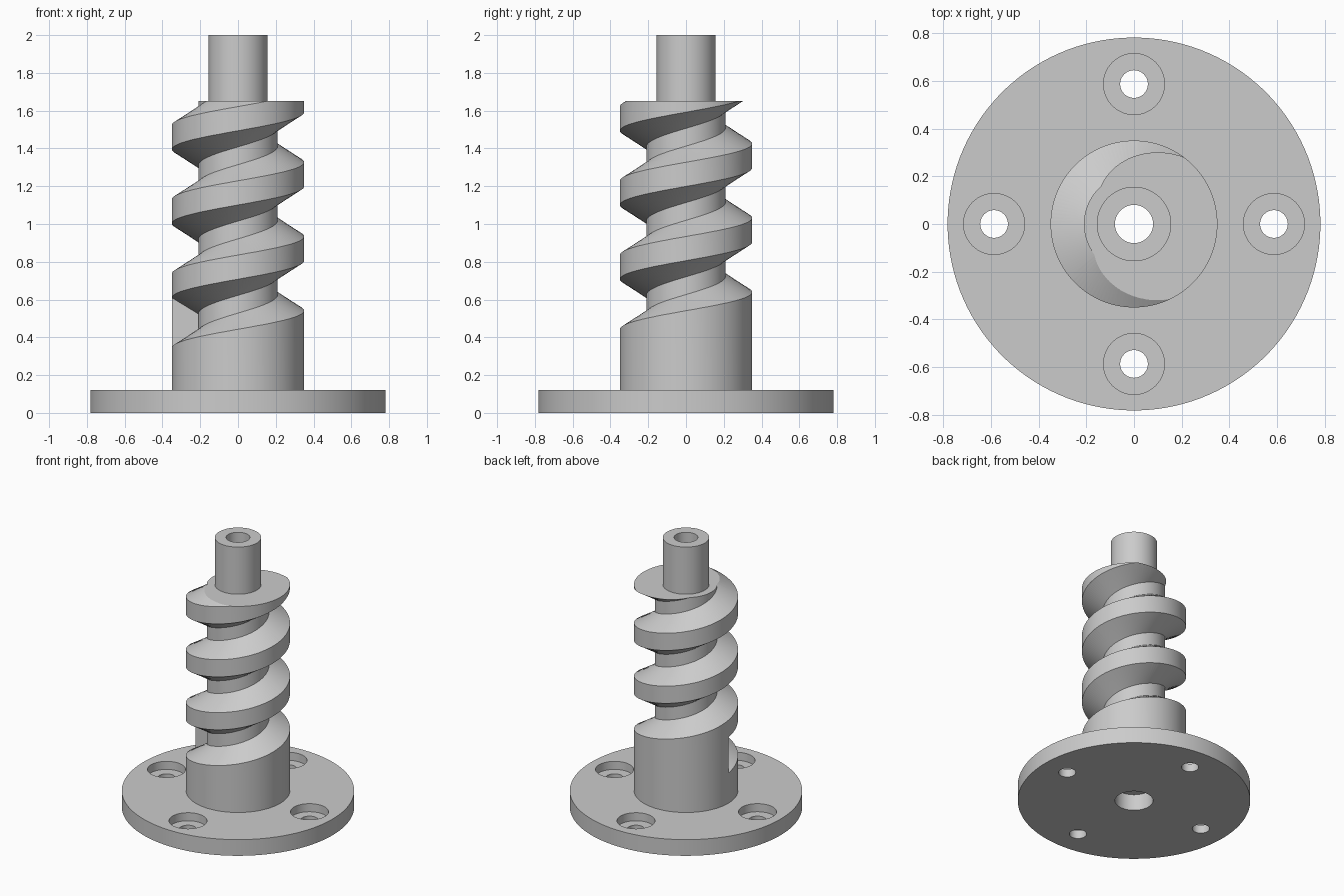
import bpy, bmesh
from math import pi, cos, sin, radians

if "Cube" in bpy.data.objects:
    bpy.data.objects.remove(bpy.data.objects["Cube"], do_unlink=True)

SEGMENTS = 128
FLANGE_TOP, BODY_TOP, SHAFT_TOP = 0.12, 1.65, 2.0
BODY_R, CORE_R, NECK_R, BORE_R = 0.35, 0.21, 0.156, 0.08
SOCKET_R = 0.128
PITCH, GROOVE_START = 0.393, 0.477

steel = bpy.data.materials.new("grey_steel")
steel.use_nodes = True
grey = (0.6, 0.6, 0.6, 1)
steel.diffuse_color = grey
steel.node_tree.nodes["Principled BSDF"].inputs["Base Color"].default_value = grey


def make_object(name, bm):
    bmesh.ops.recalc_face_normals(bm, faces=bm.faces)
    mesh = bpy.data.meshes.new(name)
    bm.to_mesh(mesh)
    bm.free()
    mesh.materials.append(steel)
    obj = bpy.data.objects.new(name, mesh)
    bpy.context.collection.objects.link(obj)
    return obj


def bridge(bm, ring_a, ring_b):
    n = len(ring_a)
    for i in range(n):
        j = (i + 1) % n
        bm.faces.new((ring_a[i], ring_a[j], ring_b[j], ring_b[i]))


def lathe(name, profile, centre=(0, 0)):
    """Turn a closed (radius, height) profile about a vertical axis."""
    bm = bmesh.new()
    rings = []
    for i in range(SEGMENTS):
        a = 2 * pi * (i + 0.5) / SEGMENTS
        rings.append([bm.verts.new((centre[0] + r * cos(a), centre[1] + r * sin(a), z))
                      for r, z in profile])
    for i in range(SEGMENTS):
        bridge(bm, rings[i - 1], rings[i])
    return make_object(name, bm)


def plug(name, steps, centre):
    """Stepped solid cutter made of stacked discs, listed as (radius, height)."""
    bm = bmesh.new()
    rings = []
    for r, z in steps:
        rings.append([bm.verts.new((centre[0] + r * cos(2 * pi * i / 64),
                                    centre[1] + r * sin(2 * pi * i / 64), z))
                      for i in range(64)])
    for lower, upper in zip(rings, rings[1:]):
        bridge(bm, lower, upper)
    bm.faces.new(rings[0])
    bm.faces.new(rings[-1])
    return make_object(name, bm)


def helix_groove():
    """Trapezoid section swept up a right-handed helix, starting on the -x side."""
    outer_r, root_half, slope = 0.4, 0.047, 0.61
    outer_half = root_half + slope * (outer_r - CORE_R)
    section = [(CORE_R, -root_half), (outer_r, -outer_half),
               (outer_r, outer_half), (CORE_R, root_half)]
    bm = bmesh.new()
    rings = []
    for i in range(int(3.55 * SEGMENTS)):
        turn = i / SEGMENTS
        a = pi + 2 * pi * turn
        z = GROOVE_START + PITCH * turn
        rings.append([bm.verts.new((r * cos(a), r * sin(a), z + dz)) for r, dz in section])
    for lower, upper in zip(rings, rings[1:]):
        bridge(bm, lower, upper)
    bm.faces.new(rings[0])
    bm.faces.new(rings[-1])
    bmesh.ops.triangulate(bm, faces=bm.faces)
    return make_object("groove_cutter", bm)


def cut(target, cutter):
    mod = target.modifiers.new("cut", 'BOOLEAN')
    mod.operation = 'DIFFERENCE'
    mod.solver = 'EXACT'
    mod.object = cutter
    cutter.hide_render = True
    bpy.context.view_layer.objects.active = target
    bpy.ops.object.modifier_apply(modifier=mod.name)
    bpy.data.objects.remove(cutter, do_unlink=True)


# Round mounting flange with a central socket
flange = lathe("mounting_flange", [(SOCKET_R, 0), (0.782, 0),
                                   (0.782, FLANGE_TOP), (SOCKET_R, FLANGE_TOP)])

# Four counterbored bolt holes
for k in range(4):
    spot = (0.587 * cos(k * pi / 2), 0.587 * sin(k * pi / 2))
    cut(flange, plug("bolt_hole_cutter", [(0.058, -0.05), (0.058, 0.06),
                                          (SOCKET_R, 0.06), (SOCKET_R, 0.2)], spot))

# Hollow shaft: thick threaded body with a slimmer neck above
shaft = lathe("screw_shaft", [(BORE_R, FLANGE_TOP), (BODY_R, FLANGE_TOP),
                              (BODY_R, BODY_TOP), (NECK_R, BODY_TOP),
                              (NECK_R, SHAFT_TOP), (BORE_R, SHAFT_TOP)])
cut(shaft, helix_groove())

# Smooth round surfaces, crisp machined edges
bpy.ops.object.select_all(action='DESELECT')
for part in (flange, shaft):
    part.select_set(True)
bpy.context.view_layer.objects.active = shaft
bpy.ops.object.shade_smooth_by_angle(angle=radians(25))
